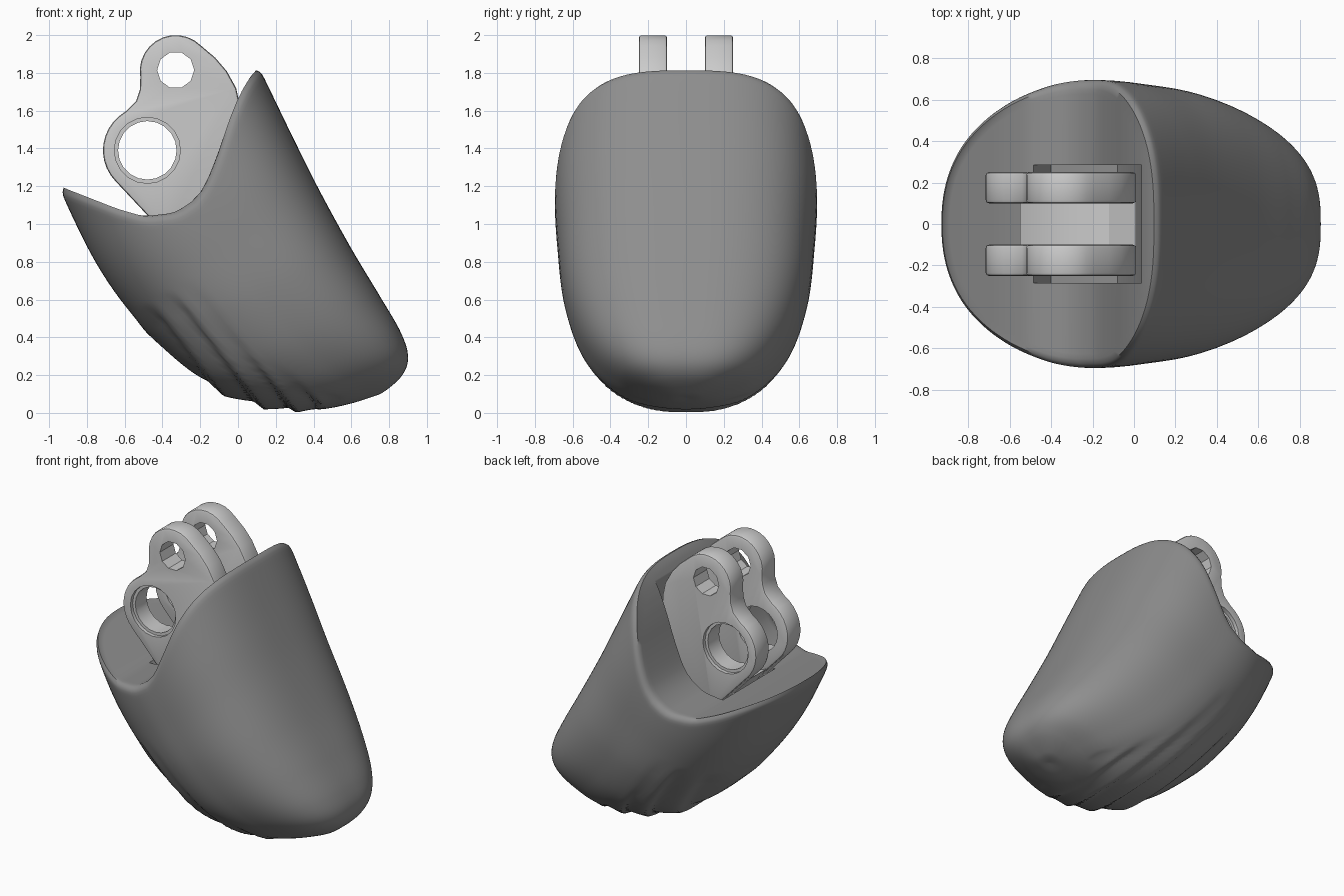
import bpy, bmesh, math
from mathutils import Vector

if "Cube" in bpy.data.objects:
    bpy.data.objects.remove(bpy.data.objects["Cube"])


def make(name, bm):
    bmesh.ops.recalc_face_normals(bm, faces=bm.faces)
    me = bpy.data.meshes.new(name)
    bm.to_mesh(me)
    bm.free()
    ob = bpy.data.objects.new(name, me)
    bpy.context.collection.objects.link(ob)
    return ob


def activate(ob):
    bpy.ops.object.select_all(action='DESELECT')
    ob.select_set(True)
    bpy.context.view_layer.objects.active = ob


def smooth(ob, deg=35):
    activate(ob)
    bpy.ops.object.shade_smooth_by_angle(angle=math.radians(deg))


def prism(name, pts, y0, y1):
    # front-view (x, z) outline extruded along y
    bm = bmesh.new()
    f = bm.faces.new([bm.verts.new((x, y0, z)) for x, z in pts])
    ext = bmesh.ops.extrude_face_region(bm, geom=[f])
    vs = [v for v in ext['geom'] if isinstance(v, bmesh.types.BMVert)]
    bmesh.ops.translate(bm, verts=vs, vec=(0, y1 - y0, 0))
    return make(name, bm)


def arc(cx, cz, r, a0, a1, n):
    return [(cx + r * math.cos(math.radians(a0 + (a1 - a0) * i / (n - 1))),
             cz + r * math.sin(math.radians(a0 + (a1 - a0) * i / (n - 1)))) for i in range(n)]


def disc(cx, cz, r, n, y0, y1):
    return prism("hole_cutter", arc(cx, cz, r, 0, 360 - 360 / n, n), y0, y1)


def cut(ob, cutter):
    m = ob.modifiers.new("cut", 'BOOLEAN')
    m.operation = 'DIFFERENCE'
    m.solver = 'EXACT'
    m.object = cutter
    cutter.hide_render = True
    activate(ob)
    bpy.ops.object.modifier_apply(modifier=m.name)
    bpy.data.objects.remove(cutter)


# --- shell: sections (left x, left z, right x, right z, half width) along the axis
SEC = [(-1.02, 1.38, 0.0, 2.05, .66), (-.905, 1.1, .135, 1.78, .685), (-.755, .8, .29, 1.46, .695),
       (-.6, .57, .43, 1.18, .68), (-.42, .37, .6, .87, .65), (-.2, .17, .75, .62, .58),
       (.02, .06, .86, .43, .48), (.25, .01, .9, .3, .36), (.45, .02, .87, .2, .22),
       (.6, .05, .77, .11, .09), (.69, .08, .69, .08, 0)]
# saddle-shaped cut, seen from the front
CUT = [(-1.2, 1.29), (-.88, 1.165), (-.65, 1.08), (-.5, 1.04), (-.33, 1.06), (-.2, 1.15),
       (-.12, 1.33), (-.03, 1.6), (.06, 1.78), (.2, 1.93), (.6, 2.3)]
N, RINGS = 120, 110


def lin(x):
    for (a, za), (b, zb) in zip(CUT, CUT[1:]):
        if x <= b:
            return za + (zb - za) * (x - a) / (b - a)
    return CUT[-1][1]


def saddle(x):
    return (lin(x - .03) + lin(x) + lin(x + .03)) / 3


def section(s):
    i = min(int(s), len(SEC) - 2)
    t = s - i
    p = [SEC[max(0, min(len(SEC) - 1, i + k))] for k in (-1, 0, 1, 2)]
    return [.5 * (2 * b + (c - a) * t + (2 * a - 5 * b + 4 * c - d) * t * t
                  + (3 * b - a - 3 * c + d) * t ** 3) for a, b, c, d in zip(*p)]


def surf(s, th, k=0):
    lx, lz, rx, rz, w = section(s)
    c, n = math.cos(th), math.sin(th)
    e = 2 / 2.75 if c > 0 else 2 / 2.25          # squarer on the nail side
    c = math.copysign(abs(c) ** e, c)
    n = math.copysign(abs(n) ** e, n) if abs(n) > 1e-9 else 0
    c, n = c * (1 - k), n * (1 - k)
    p = Vector(((lx + rx) / 2 + c * (rx - lx) / 2, n * w, (lz + rz) / 2 + c * (rz - lz) / 2))
    # slanted grip grooves on the underside
    mask = max(0, min(1, (-c - .3) * 4)) * max(0, min(1, (s - 3.2) * 2, (8 - s) * 1.2))
    if mask > 0:
        u = ((p.x + .75 * p.z) / .16) % 1
        saw = u / .65 if u < .65 else (1 - u) / .35
        p += Vector((.5, 0, .8)) * (.032 * mask * (saw - .3))
    return p


def rim_s(th):
    a, b = 0.0, 4.5
    for _ in range(30):
        m = (a + b) / 2
        p = surf(m, th)
        if p.z > saddle(p.x):
            a = m
        else:
            b = m
    return a


def inset(p, k):
    x = -.39 + (p.x + .39) * (1 - k)
    return Vector((x, p.y * (1 - k), saddle(x)))


bm = bmesh.new()
ths = [2 * math.pi * i / N for i in range(N)]
s0 = [rim_s(t) for t in ths]
# rounded rim, then the outer wall
rings = [[inset(surf(s, t), k) for s, t in zip(s0, ths)] for k in (.1, .065)]
for ds, k in ((.025, .032), (.075, .01), (.13, .002)):
    rings.append([surf(s + ds, t, k) for s, t in zip(s0, ths)])
for r in range(RINGS):
    f = r / (RINGS - 1)
    rings.append([surf(s + .2 + (9.7 - s) * f, t) for s, t in zip(s0, ths)])
vr = [[bm.verts.new(p) for p in ring] for ring in rings]
for a, b in zip(vr, vr[1:]):
    for i in range(N):
        j = (i + 1) % N
        bm.faces.new((a[i], a[j], b[j], b[i]))
bm.faces.new(vr[-1])
# saddle surface ruled from side to side
top = vr[0]
for i in range(N // 2):
    quad = [top[i], top[i + 1], top[N - i - 1], top[(N - i) % N]]
    bm.faces.new(list(dict.fromkeys(quad)))
shell = make("fingertip_shell", bm)
dark = bpy.data.materials.new("dark_grey")
dark.diffuse_color = (.27, .27, .27, 1)
dark.use_nodes = True
dark.node_tree.nodes["Principled BSDF"].inputs["Base Color"].default_value = dark.diffuse_color
shell.data.materials.append(dark)

# slot that receives the fork
slot = prism("slot_cutter", [(.035, 2.1), (.035, 1.2), (-.08, .93), (-.4, .93),
                             (-.49, 1.05), (-.49, 2.1)], -.285, .285)
cut(shell, slot)
smooth(shell, 50)

# --- fork: two lugs with two pin holes each
outline = (arc(-.33, 1.81, .19, 45, 190, 12) + [(-.52, 1.71), (-.54, 1.65), (-.59, 1.6)]
           + arc(-.48, 1.39, .235, 130, 225, 10)
           + [(-.38, .94), (-.1, .94), (.01, 1.2), (.01, 1.63), (-.01, 1.72), (-.06, 1.81),
              (-.12, 1.88)])
for side, name in ((-1, "front_lug"), (1, "back_lug")):
    y0, y1 = sorted((side * .1, side * .25))
    lug = prism(name, outline, y0, y1)
    bev = lug.modifiers.new("bevel", 'BEVEL')
    bev.width, bev.segments = .015, 2
    bev.limit_method, bev.angle_limit = 'ANGLE', math.radians(60)
    activate(lug)
    bpy.ops.object.modifier_apply(modifier="bevel")
    cut(lug, disc(-.33, 1.815, .098, 10, y0 - .1, y1 + .1))
    cut(lug, disc(-.48, 1.39, .155, 20, y0 - .1, y1 + .1))
    ya, yb = sorted((side * .225, side * .3))
    cut(lug, disc(-.48, 1.39, .175, 20, ya, yb))
    smooth(lug, 30)

# web joining the lugs
web = prism("fork_web", [(-.55, 1.13), (-.45, 1.09), (-.3, 1.07), (-.12, 1.09), (.01, 1.2),
                         (-.1, .94), (-.38, .94)], -.11, .11)
smooth(web, 30)
